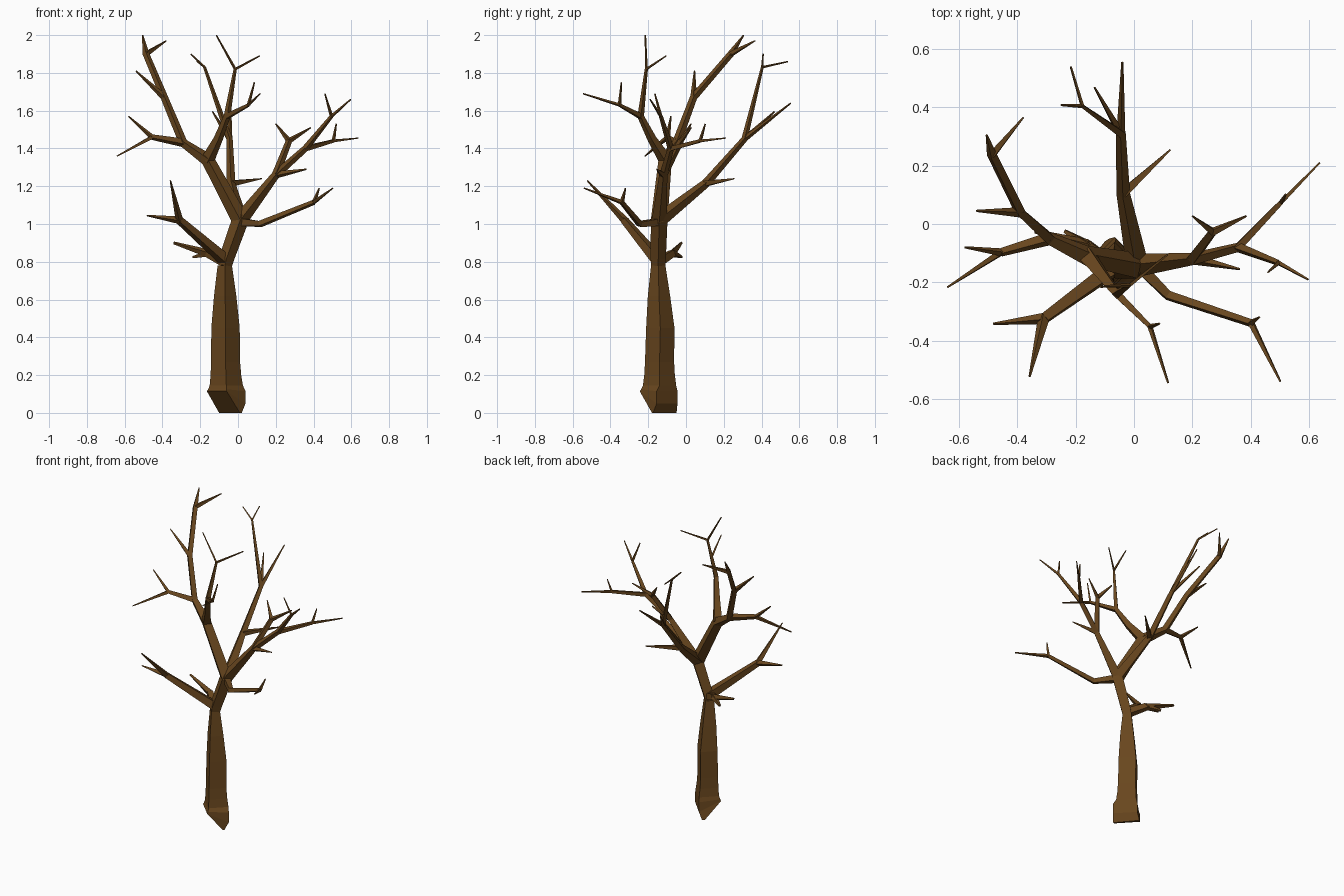
import bpy, bmesh
from mathutils import Vector

bark = bpy.data.materials.new("bark")
bark.diffuse_color = (0.14, 0.062, 0.013, 1)
UP = Vector((0, 0, 1))
TIP = 0.004


def skin(bm, rings):
    """Join four-cornered rings into a closed tube."""
    rings = [[bm.verts.new(c) for c in r] for r in rings]
    for a, b in zip(rings, rings[1:]):
        for k in range(4):
            bm.faces.new((a[k], a[(k + 1) % 4], b[(k + 1) % 4], b[k]))
    bm.faces.new(rings[0][::-1])
    bm.faces.new(rings[-1])


def ring(p, d, r):
    """Diamond of radius r around p, square to direction d."""
    q = UP.rotation_difference(d)
    return [Vector(p) + q @ (Vector(c) * r) for c in
            ((1, 0, 0), (0, 1, 0), (-1, 0, 0), (0, -1, 0))]


def tube(path):
    """Rings of a tapered branch through (x, y, z, radius) points."""
    pts = [Vector(p[:3]) for p in path]
    rings = []
    for i, p in enumerate(pts):
        d = Vector()
        if i > 0:
            d += (p - pts[i - 1]).normalized()
        if i < len(pts) - 1:
            d += (pts[i + 1] - p).normalized()
        rings.append(ring(p, d.normalized(), path[i][3] * 0.94))
    return rings


def part(name, ring_sets):
    bm = bmesh.new()
    for rings in ring_sets:
        skin(bm, rings)
    me = bpy.data.meshes.new(name)
    bm.to_mesh(me)
    bm.free()
    me.materials.append(bark)
    ob = bpy.data.objects.new(name, me)
    bpy.context.collection.objects.link(ob)


def branch(name, *paths):
    part(name, [tube(p) for p in paths])


def twigs(node, *ends, tip=TIP):
    """Thin twigs from a node to pointed ends."""
    start = node[:3] + (node[3] * 0.9,)
    return [[start, e + (tip,)] for e in ends]


# trunk: wedge-shaped foot with a swollen front left side, then a tapering stem
foot = [[(.02, -.175, 0), (-.085, -.05, 0), (-.1, -.06, 0), (.01, -.18, 0)],
        [(.04, -.155, .05), (-.065, -.045, .05), (-.165, -.14, .115), (-.06, -.245, .115)],
        [(.04, -.155, .115), (-.065, -.045, .115), (-.158, -.14, .125), (-.06, -.237, .125)]]
stem = [(-.062, -.14, .145, .088), (-.064, -.14, .2, .081), (-.066, -.14, .27, .077),
        (-.066, -.136, .45, .075), (-.068, -.143, .62, .059), (-.07, -.147, .78, .038)]
part("trunk", [foot + [ring(p[:3], UP, p[3]) for p in stem]])

# forks shared by the branches
low = (-.07, -.147, .78, .04)
top = (.012, -.142, 1.02, .047)
branch("upper_trunk", [low, (-.06, -.147, .82, .043), top, (.02, -.14, 1.05, .03)])

# left limb, splitting into a tall, a side and a front branch
a0 = (-.16, -.11, 1.34, .038)
a1 = (-.29, -.05, 1.43, .025)
a2 = (-.39, .04, 1.67, .021)
a3 = (-.487, .237, 1.9, .019)
a4 = (-.455, -.097, 1.46, .016)
branch("left_limb", [top, a0, a1, a2, a3, (-.505, .305, 2.0, TIP)], [a1, a4],
       *twigs(a2, (-.54, .045, 1.81)), *twigs(a3, (-.38, .365, 1.97)),
       *twigs(a4, (-.58, -.08, 1.57), (-.64, -.217, 1.36)))

f1 = (-.105, -.18, 1.45, .026)
f2 = (-.058, -.24, 1.57, .019)
f3 = (-.015, -.21, 1.82, .009)
f4 = (.055, -.352, 1.63, .011)
branch("front_branch", [a0, f1, f2, f3], [f2, f4],
       *twigs(f3, (-.115, -.215, 2.0), (.115, -.105, 1.89)),
       *twigs(f4, (.087, -.342, 1.75), (.117, -.545, 1.69)))

# back limb
b1 = (-.037, .105, 1.215, .025)
b2 = (-.045, .31, 1.45, .018)
b3 = (-.177, .404, 1.83, .008)
branch("back_limb", [top[:3] + (.042,), b1, b2, b3],
       *twigs(b1, (.125, .255, 1.24)),
       *twigs(b2, (-.04, .555, 1.64), (-.135, .468, 1.595)),
       *twigs(b3, (-.25, .408, 1.9), (-.217, .54, 1.86)))

# right limb
c0 = (.2, -.12, 1.26, .023)
c1 = (.27, -.027, 1.44, .018)
c2 = (.357, -.08, 1.4, .019)
c3 = (.505, .075, 1.44, .012)
c4 = (.495, -.133, 1.57, .011)
branch("right_limb", [top[:3] + (.042,), c0, c2, c3], [c0, c1], [c2, c4],
       *twigs(c0, (.363, -.155, 1.29)),
       *twigs(c1, (.2, .027, 1.53), (.385, .027, 1.51)),
       *twigs(c3, (.52, .102, 1.53), (.637, .21, 1.455)),
       *twigs(c4, (.46, -.165, 1.69), (.597, -.19, 1.66)))

# low front right branch
d1 = (.117, -.245, 1.0, .021)
d2 = (.402, -.34, 1.115, .015)
branch("front_right_branch", [(.015, -.142, 1.01, .03), d1, d2],
       *twigs(d2, (.43, -.32, 1.19), (.502, -.54, 1.19)))

# low front left branch
e1 = (-.31, -.325, 1.02, .024)
branch("front_left_branch", [(-.07, -.15, .81, .038), e1],
       *twigs(e1, (-.483, -.342, 1.045), (-.358, -.523, 1.23)))

# small low stub at the back left
g1 = (-.16, -.073, .845, .026)
branch("back_left_stub", [(-.07, -.147, .8, .034), g1],
       *twigs(g1, (-.34, -.025, .9), (-.238, -.024, .825), tip=.008))
